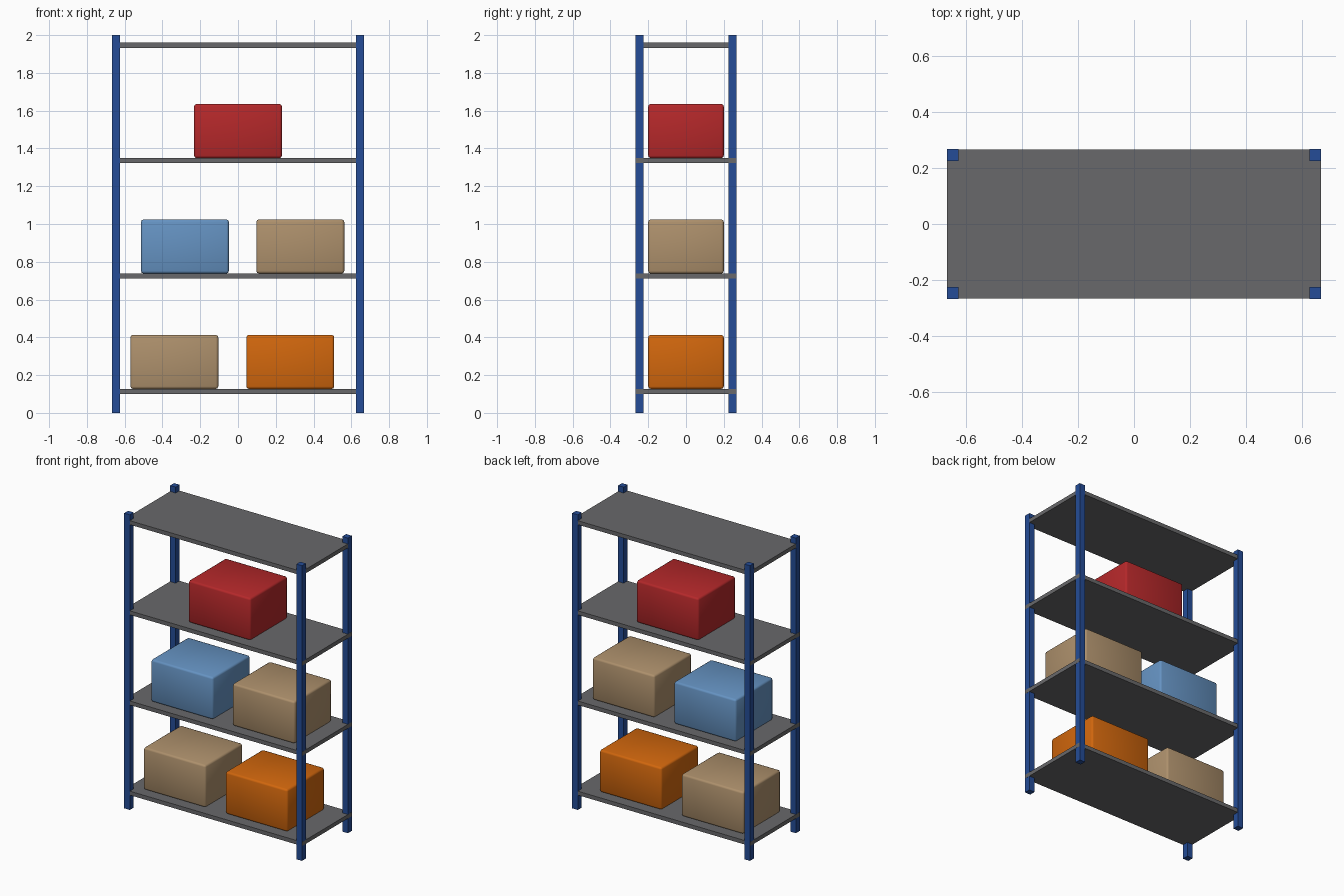
import bpy

if "Cube" in bpy.data.objects:
    bpy.data.objects.remove(bpy.data.objects["Cube"])


def material(name, r, g, b):
    m = bpy.data.materials.new(name)
    m.use_nodes = True
    m.diffuse_color = (r, g, b, 1)
    m.node_tree.nodes["Principled BSDF"].inputs["Base Color"].default_value = (r, g, b, 1)
    return m


def box(name, centre, size, mat, bevel=0):
    bpy.ops.mesh.primitive_cube_add(size=1, location=centre)
    ob = bpy.context.object
    ob.name = ob.data.name = name
    ob.scale = size
    bpy.ops.object.transform_apply(location=False, rotation=False, scale=True)
    ob.data.materials.append(mat)
    if bevel:
        mod = ob.modifiers.new("rounded_edges", "BEVEL")
        mod.width = bevel
        mod.segments = 2
        bpy.ops.object.shade_smooth()
    return ob


post_blue = material("post_blue", 0.018, 0.073, 0.31)
shelf_grey = material("shelf_grey", 0.14, 0.14, 0.145)
red = material("red", 0.46, 0.021, 0.023)
light_blue = material("light_blue", 0.13, 0.29, 0.54)
cardboard = material("cardboard_tan", 0.42, 0.28, 0.15)
orange = material("orange", 0.64, 0.135, 0.004)

WIDTH, DEPTH, POST = 1.333, 0.533, 0.042
THICK, FIRST_TOP, SPACING = 0.027, 0.127, 0.611

# Corner posts
for side, sx in (("left", 1), ("right", -1)):
    for end, sy in (("front", -1), ("back", 1)):
        box(f"{end}_{side}_post",
            (sx * (WIDTH - POST) / 2, sy * (DEPTH - POST) / 2, 1),
            (POST, POST, 2), post_blue)

# Shelves, flush with the posts: ends just proud on the loaded levels
tops = [FIRST_TOP + SPACING * i for i in range(4)]
for i, top in enumerate(tops):
    ends = 0.001 if i < 3 else -0.001
    box(f"shelf_{i + 1}", (0, 0, top - THICK / 2),
        (WIDTH + ends, DEPTH - 0.001, THICK), shelf_grey)

# Stored boxes: name, level, x position, colour
for name, level, x, mat in (
        ("lower_tan_box", 0, -0.337, cardboard),
        ("orange_box", 0, 0.277, orange),
        ("blue_box", 1, -0.281, light_blue),
        ("middle_tan_box", 1, 0.33, cardboard),
        ("red_box", 2, 0, red)):
    height = 0.286
    box(name, (x, 0, tops[level] + height / 2), (0.465, 0.4, height), mat, bevel=0.013)
